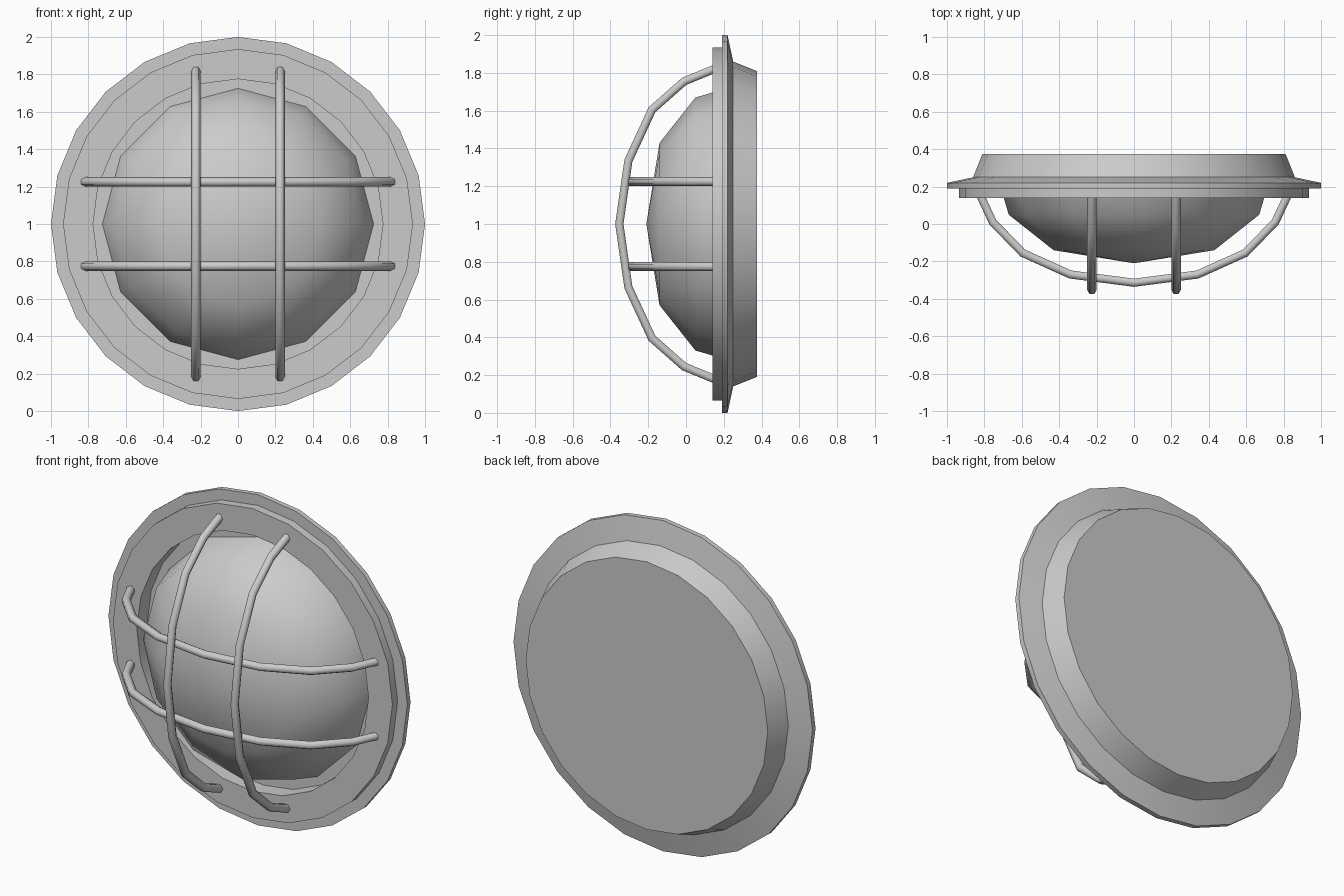
import bpy, bmesh, math
from mathutils import Vector

if "Cube" in bpy.data.objects:
    bpy.data.objects.remove(bpy.data.objects["Cube"])

CZ = 1.0  # height of the lamp axis, which runs along y


def finish(name, bm, angle):
    bmesh.ops.recalc_face_normals(bm, faces=bm.faces)
    mesh = bpy.data.meshes.new(name)
    bm.to_mesh(mesh)
    bm.free()
    ob = bpy.data.objects.new(name, mesh)
    bpy.context.collection.objects.link(ob)
    bpy.ops.object.select_all(action='DESELECT')
    ob.select_set(True)
    bpy.context.view_layer.objects.active = ob
    bpy.ops.object.shade_smooth_by_angle(angle=math.radians(angle))
    return ob


def lathe(name, profile, sides, angle):
    """Revolve (radius, y) points about the lamp axis."""
    bm = bmesh.new()
    rings = []
    for r, y in profile:
        if r == 0:
            rings.append([bm.verts.new((0, y, CZ))] * sides)
        else:
            rings.append([bm.verts.new((r * math.sin(2 * math.pi * i / sides), y,
                                        CZ + r * math.cos(2 * math.pi * i / sides)))
                          for i in range(sides)])
    for a, b in zip(rings, rings[1:]):
        for i in range(sides):
            j = (i + 1) % sides
            bm.faces.new(list(dict.fromkeys((a[i], a[j], b[j], b[i]))))
    return finish(name, bm, angle)


def bar(name, half, place, r=0.025, sides=6):
    """Sweep a hexagon along a mirrored planar path of (u, y) points."""
    path = [Vector(p) for p in half] + [Vector((-u, y)) for u, y in half[-2::-1]]
    bm = bmesh.new()
    rings = []
    for i, p in enumerate(path):
        d0 = (p - path[max(i - 1, 0)]).normalized()
        d1 = (path[min(i + 1, len(path) - 1)] - p).normalized()
        t = (d0 + d1).normalized()
        n = Vector((-t.y, t.x)) / max(t.dot(d0), t.dot(d1))
        ring = []
        for k in range(sides):
            a = 2 * math.pi * k / sides
            q = p + n * (r * math.sin(a))
            ring.append(bm.verts.new(place(q.x, q.y, r * math.cos(a))))
        rings.append(ring)
    for a, b in zip(rings, rings[1:]):
        for k in range(sides):
            j = (k + 1) % sides
            bm.faces.new((a[k], a[j], b[j], b[k]))
    bm.faces.new(rings[0])
    bm.faces.new(rings[-1])
    return finish(name, bm, 65)


# Housing: recess floor, front ring, flange, tapered back
lathe("housing", [(0, 0.24), (0.775, 0.24), (0.775, 0.14), (0.935, 0.14),
                  (0.935, 0.19), (1.0, 0.19), (1.0, 0.22), (0.86, 0.25),
                  (0.81, 0.375), (0, 0.375)], 24, 25)

# Glass dome
lathe("glass_dome", [(0.725, 0.24), (0.67, 0.05), (0.43, -0.14), (0, -0.21)], 12, 60)

# Guard bars
upright = [(0.825, 0.16), (0.755, -0.01), (0.605, -0.18), (0.335, -0.305), (0, -0.353)]
level = [(0.825, 0.16), (0.755, 0.01), (0.595, -0.155), (0.34, -0.27), (0, -0.314)]
for side, s in (("a", -0.225), ("b", 0.225)):
    bar("upright_guard_bar_" + side, upright, lambda u, y, w: (s + w, y, CZ + u))
    bar("level_guard_bar_" + side, level, lambda u, y, w: (u, y, CZ + s + w))
